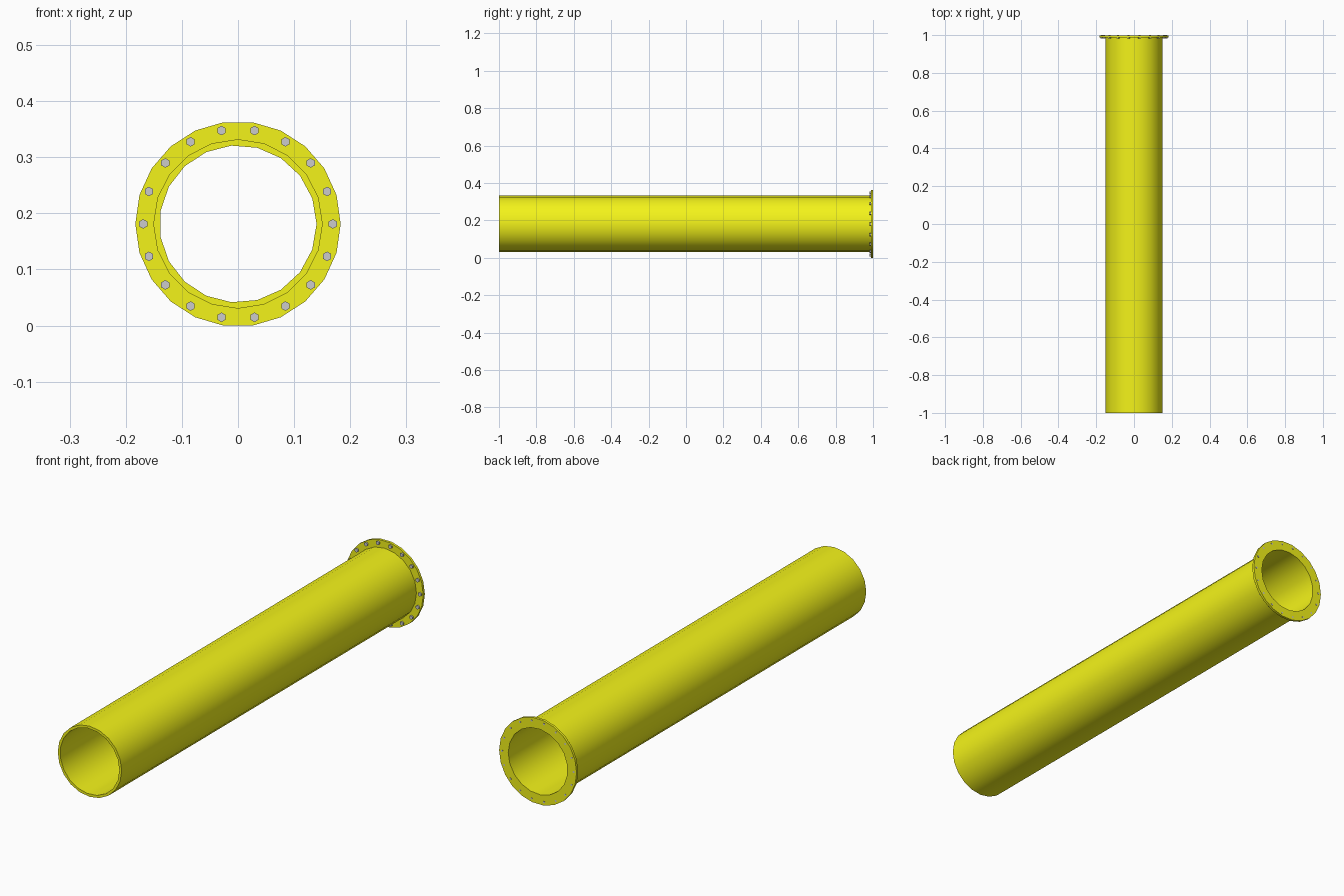
import bpy, bmesh
from math import cos, sin, tau, radians
from mathutils import Matrix, Vector

if "Cube" in bpy.data.objects:
    bpy.data.objects.remove(bpy.data.objects["Cube"])

FLANGE_R = 0.183
AXIS_Z = FLANGE_R * cos(tau / 44)      # flange rests on a flat side
BORE_R, BORE_SIDES = 0.14, 19

yellow = bpy.data.materials.new("yellow_paint")
yellow.diffuse_color = (0.9, 0.9, 0.01, 1)
yellow.use_nodes = True
yellow.node_tree.nodes["Principled BSDF"].inputs["Base Color"].default_value = yellow.diffuse_color


def finish(bm, name, material=None):
    bmesh.ops.recalc_face_normals(bm, faces=bm.faces)
    mesh = bpy.data.meshes.new(name)
    bm.to_mesh(mesh)
    bm.free()
    if material:
        mesh.materials.append(material)
    mesh.shade_smooth()
    mesh.set_sharp_from_angle(angle=radians(35))
    obj = bpy.data.objects.new(name, mesh)
    bpy.context.collection.objects.link(obj)
    return obj


def loop(bm, radius, sides, y):
    vs = [bm.verts.new((radius * cos(tau * i / sides), y,
                        AXIS_Z + radius * sin(tau * i / sides)))
          for i in range(sides)]
    return [bm.edges.new((vs[i - 1], vs[i])) for i in range(sides)]


def bored_disc(name, radius, sides, y0, y1):
    """Polygon disc with a round bore, extruded along y."""
    bm = bmesh.new()
    edges = loop(bm, radius, sides, y0) + loop(bm, BORE_R, BORE_SIDES, y0)
    bmesh.ops.triangle_fill(bm, edges=edges, use_beauty=True,
                            normal=Vector((0, -1, 0)))
    ext = bmesh.ops.extrude_face_region(bm, geom=bm.faces[:],
                                        use_keep_orig=True)
    moved = [g for g in ext["geom"] if isinstance(g, bmesh.types.BMVert)]
    bmesh.ops.translate(bm, verts=moved, vec=(0, y1 - y0, 0))
    return finish(bm, name, yellow)


def cylinder(bm, radius, sides, x, z, y0, y1):
    place = Matrix.Translation((x, (y0 + y1) / 2, z)) @ Matrix.Rotation(radians(90), 4, 'X')
    bmesh.ops.create_cone(bm, cap_ends=True, segments=sides, radius1=radius,
                          radius2=radius, depth=y1 - y0, matrix=place)


# Pipe body and bolted end flange
bored_disc("pipe", 0.151, 20, -1.0, 0.988)
bored_disc("flange", FLANGE_R, 22, 0.988, 0.999)

# Hex bolts: head in front of the flange, shank through to the back
for i in range(18):
    a = tau * i / 18
    x, z = 0.169 * cos(a), AXIS_Z + 0.169 * sin(a)
    bm = bmesh.new()
    cylinder(bm, 0.0085, 6, x, z, 0.982, 0.988)
    cylinder(bm, 0.0045, 8, x, z, 0.987, 1.0)
    finish(bm, f"bolt_{i + 1:02d}")
